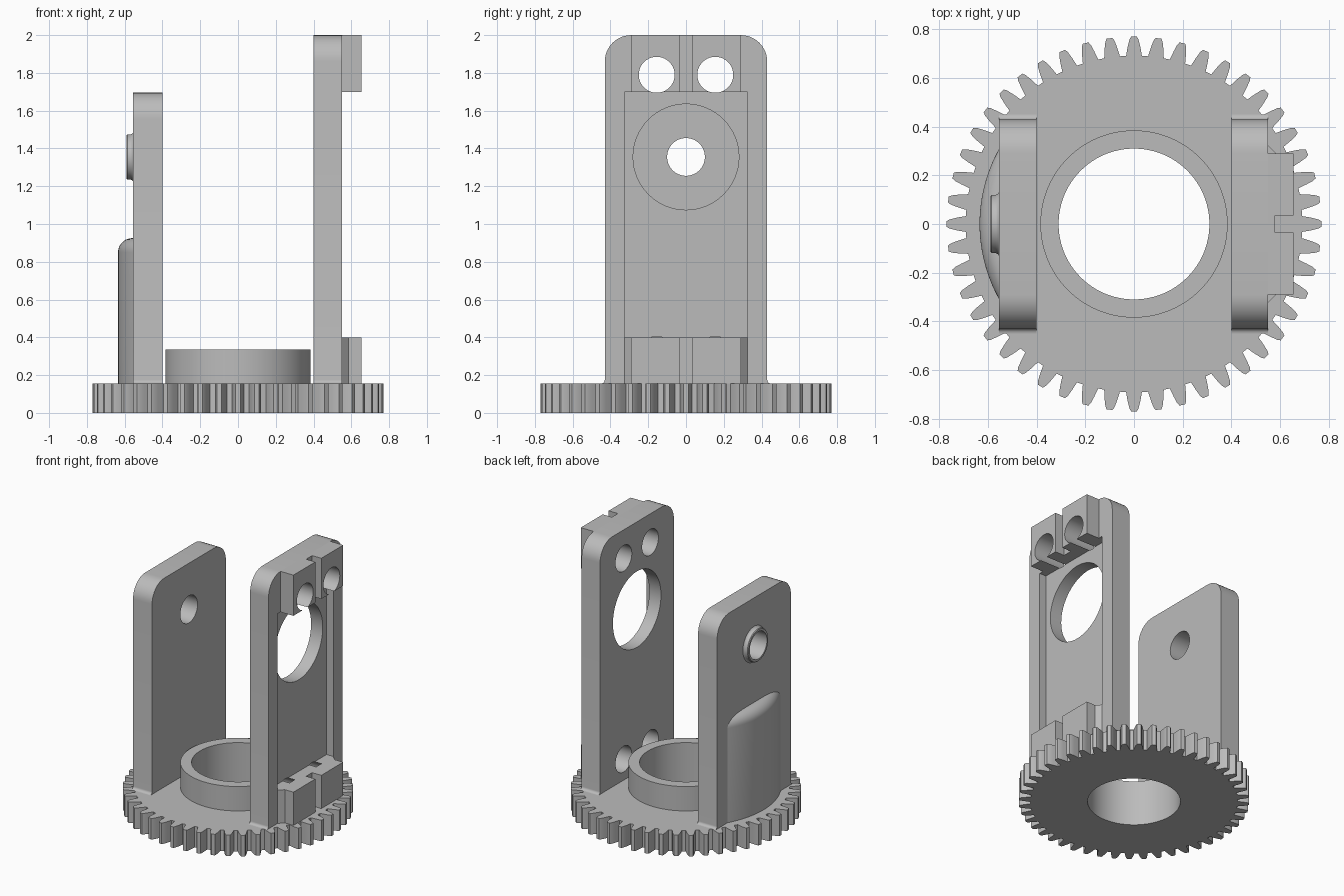
import bpy, bmesh
from math import pi, cos, sin, radians
from mathutils import Matrix, Vector

cube = bpy.data.objects.get("Cube")
if cube:
    bpy.data.objects.remove(cube, do_unlink=True)

grey = bpy.data.materials.new("plain_grey")
grey.use_nodes = True
COLOR = (0.5, 0.5, 0.5, 1)
grey.diffuse_color = COLOR
grey.node_tree.nodes["Principled BSDF"].inputs["Base Color"].default_value = COLOR

BASE = 0.155      # top of the gear
HOLE_Z = 1.355    # height of the pivot axis
parts = []


def finish(bm, name, keep=True):
    bmesh.ops.recalc_face_normals(bm, faces=bm.faces)
    mesh = bpy.data.meshes.new(name)
    bm.to_mesh(mesh)
    bm.free()
    mesh.materials.append(grey)
    ob = bpy.data.objects.new(name, mesh)
    bpy.context.collection.objects.link(ob)
    if keep:
        parts.append(ob)
    return ob


def prism(name, pts, axis, lo, hi, keep=True):
    """Extrude an outline along z (points are x, y) or x (points are y, z)."""
    bm = bmesh.new()
    place = (lambda p: (p[0], p[1], lo)) if axis == "z" else (lambda p: (lo, p[0], p[1]))
    move = Vector((0, 0, hi - lo)) if axis == "z" else Vector((hi - lo, 0, 0))
    face = bm.faces.new([bm.verts.new(place(p)) for p in pts])
    res = bmesh.ops.extrude_face_region(bm, geom=[face])
    bmesh.ops.translate(bm, vec=move, verts=[v for v in res["geom"] if isinstance(v, bmesh.types.BMVert)])
    return finish(bm, name, keep)


def circle(cx, cy, r, n=64):
    return [(cx + r * cos(2 * pi * i / n), cy + r * sin(2 * pi * i / n)) for i in range(n)]


def arc(cx, cy, r, a, b, n=10):
    return [(cx + r * cos(radians(a + (b - a) * i / n)),
             cy + r * sin(radians(a + (b - a) * i / n))) for i in range(n + 1)]


def cut(ob, cutter):
    cutter.hide_render = True
    mod = ob.modifiers.new("cut", "BOOLEAN")
    mod.operation, mod.solver, mod.object = "DIFFERENCE", "EXACT", cutter
    bpy.context.view_layer.objects.active = ob
    bpy.ops.object.modifier_apply(modifier=mod.name)
    bpy.data.objects.remove(cutter, do_unlink=True)


def drill(ob, y, z, r):
    cut(ob, prism("drill", circle(y, z, r), "x", -1 if ob.name[0] == "l" else 0.2,
                  -0.2 if ob.name[0] == "l" else 1, False))


def revolve(name, pts, axis, center, angle, steps):
    bm = bmesh.new()
    verts = [bm.verts.new(p) for p in pts]
    edges = [bm.edges.new(pair) for pair in zip(verts, verts[1:])]
    bmesh.ops.spin(bm, geom=verts + edges, cent=center, axis=axis, angle=angle, steps=steps)
    bmesh.ops.remove_doubles(bm, verts=bm.verts, dist=0.0001)
    return finish(bm, name)


# Gear base with a bore
TEETH = 48
tooth = [(0.692, -0.36), (0.73, -0.27), (0.758, -0.19), (0.77, -0.12),
         (0.77, 0.12), (0.758, 0.19), (0.73, 0.27), (0.692, 0.36)]
outline = []
for i in range(TEETH):
    for r, f in tooth:
        a = (i + f) * 2 * pi / TEETH
        outline.append((r * cos(a), r * sin(a)))
gear = prism("gear_base", outline, "z", 0, BASE)
cut(gear, prism("bore", circle(0, 0, 0.31, 96), "z", -0.2, 1, False))

# Collar around the bore
collar = [(0.31, 0, BASE), (0.31, 0, 0.335), (0.385, 0, 0.335), (0.385, 0, BASE)]
revolve("collar", collar, (0, 0, 1), (0, 0, 0), 2 * pi, 96)


# Upright plates with rounded top corners and small fillets at the foot
def plate(name, lo, hi, top):
    half, r, f = 0.43, 0.14, 0.02
    side = arc(half + f, BASE + f, f, 270, 180, 5) + arc(half - r, top - r, r, 0, 90)
    pts = side + [(-y, z) for y, z in reversed(side)]
    return prism(name, pts, "x", lo, hi)


left_plate = plate("low_plate", -0.555, -0.4, 1.695)
drill(left_plate, 0, HOLE_Z, 0.1)

tall_plate = plate("tall_plate", 0.4, 0.55, 2.0)
pocket = [(-0.325, 0.4), (0.325, 0.4), (0.325, 1.7), (-0.325, 1.7)]
cut(tall_plate, prism("pocket", pocket, "x", 0.495, 0.7, False))
drill(tall_plate, 0, HOLE_Z, 0.28)


# Slotted mounting blocks on the tall plate
def block(name, lo, hi, flare):
    half = [(0.55, 0.29 + flare), (0.55 + flare, 0.29), (0.655, 0.29), (0.655, 0.035), (0.58, 0.035)]
    if not flare:
        half.pop(0)
    pts = half + [(x, -y) for x, y in reversed(half)]
    return prism(name, pts, "z", lo, hi)


blocks = [(block("upper_block", 1.7, 2.0, 0), 1.79), (block("lower_block", BASE, 0.4, 0.035), 0.31)]
for ob, z in blocks:
    for y in (-0.155, 0.155):
        drill(ob, y, z, 0.095)
        drill(tall_plate, y, z, 0.095)

# Raised rim around the small pivot hole
rim = [(-0.555, 0.1), (-0.59, 0.1), (-0.59, 0.115), (-0.585, 0.12), (-0.568, 0.12), (-0.56, 0.124), (-0.555, 0.13)]
revolve("pivot_rim", [(x, 0, HOLE_Z + r) for x, r in rim], (1, 0, 0), (0, 0, HOLE_Z), 2 * pi, 64)

# Curved bulge on the outside of the low plate, rounded over at the top
section = [(0.635, BASE)] + arc(0.56, 0.85, 0.075, 0, 90) + [(0.5, 0.925)]
spread = radians(29.2)
start = Matrix.Rotation(pi - spread, 3, "Z")
revolve("rounded_bulge", [start @ Vector((r, 0, z)) for r, z in section],
        (0, 0, 1), (0, 0, 0), 2 * spread, 32)

# Smooth the curves and keep the edges crisp
bpy.ops.object.select_all(action="DESELECT")
for ob in parts:
    ob.select_set(True)
bpy.context.view_layer.objects.active = gear
bpy.ops.object.shade_smooth_by_angle(angle=radians(30))
